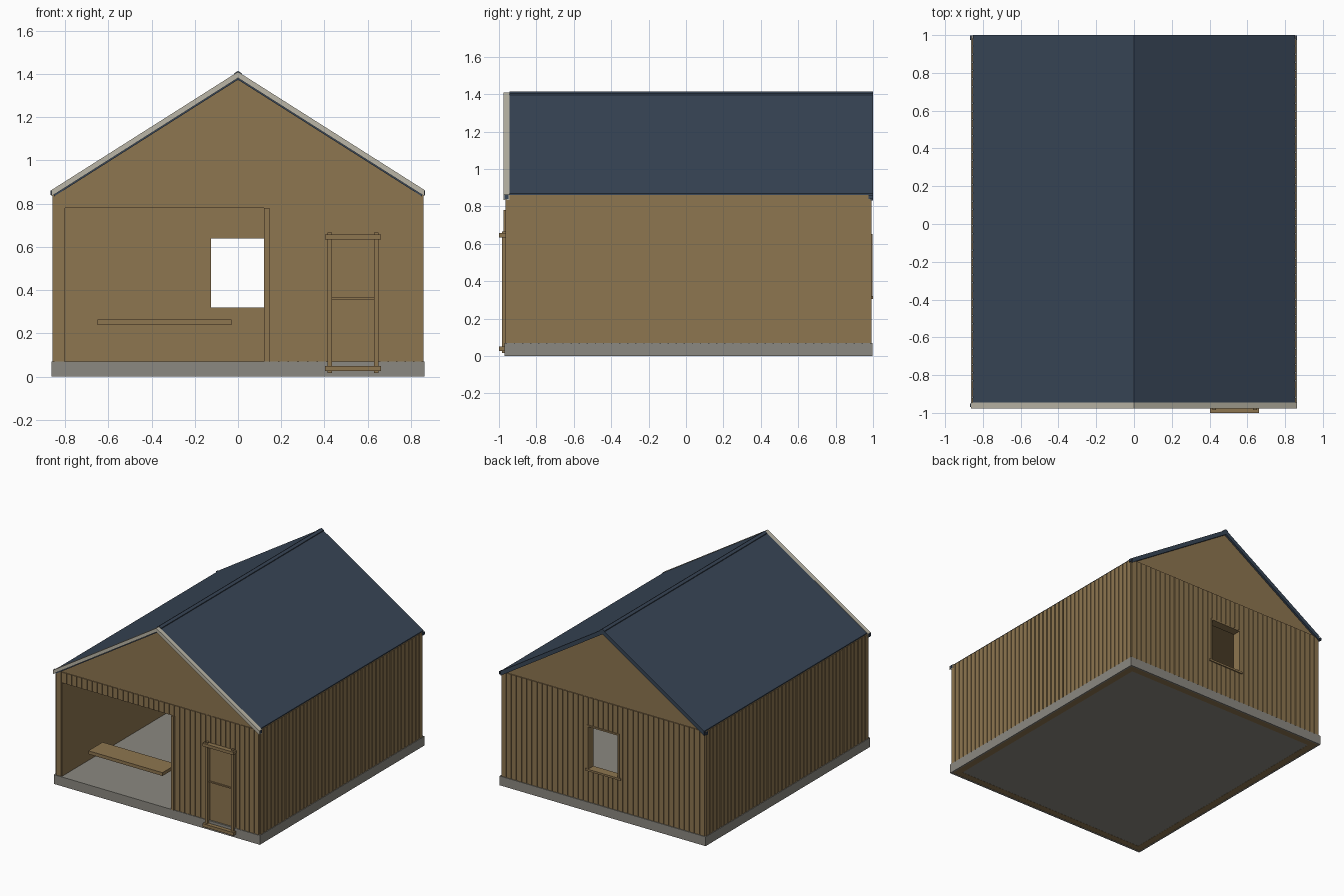
import bpy, bmesh

cube = bpy.data.objects.get("Cube")
if cube:
    bpy.data.objects.remove(cube, do_unlink=True)


def material(name, color):
    m = bpy.data.materials.new(name)
    m.use_nodes = True
    m.diffuse_color = (*color, 1)
    bsdf = next(n for n in m.node_tree.nodes if n.type == 'BSDF_PRINCIPLED')
    bsdf.inputs["Base Color"].default_value = (*color, 1)
    return m


WOOD = material("brown wood", (0.27, 0.18, 0.08))
NAVY = material("navy roofing", (0.04, 0.061, 0.095))
STONE = material("grey concrete", (0.26, 0.25, 0.22))
CREAM = material("cream trim", (0.50, 0.47, 0.385))


def finish(name, bm, mat):
    bmesh.ops.recalc_face_normals(bm, faces=bm.faces)
    mesh = bpy.data.meshes.new(name)
    bm.to_mesh(mesh)
    bm.free()
    mesh.materials.append(mat)
    obj = bpy.data.objects.new(name, mesh)
    bpy.context.scene.collection.objects.link(obj)
    return obj


def add_box(bm, x, y, z):
    verts = bmesh.ops.create_cube(bm, size=1)["verts"]
    for v in verts:
        for i, (a, b) in enumerate((x, y, z)):
            v.co[i] = a + (v.co[i] + 0.5) * (b - a)


def boxes(name, mat, *specs):
    bm = bmesh.new()
    for s in specs:
        add_box(bm, *s)
    return finish(name, bm, mat)


def prism(name, mat, profile, y0, y1):
    """Extrude an x-z outline along y."""
    bm = bmesh.new()
    face = bm.faces.new([bm.verts.new((x, y0, z)) for x, z in profile])
    new = bmesh.ops.extrude_face_region(bm, geom=[face])["geom"]
    for v in new:
        if isinstance(v, bmesh.types.BMVert):
            v.co.y = y1
    return finish(name, bm, mat)


# Main sizes
HALF, FRONT, BACK = 0.858, -0.966, 0.992
BASE, EAVE, THICK, SKIN = 0.07, 0.86, 0.058, 0.006
PITCH, GAP = 0.0435, 0.007
APEX, SLOPE = 1.41, 0.634


def clad_wall(name, axis, outer, side, regions):
    """Wall core plus vertical boards; regions are (start, end, low, high)."""
    bm = bmesh.new()
    core = sorted((outer - side * SKIN, outer - side * THICK))
    skin = sorted((outer, outer - side * SKIN))
    for a, b, low, high in regions:
        def put(span, depth, z):
            add_box(bm, *((span, depth, z) if axis == 'x' else (depth, span, z)))
        put((a, b), core, (low, high))
        n = max(1, round((b - a) / PITCH))
        step = (b - a) / n
        for i in range(n):
            put((a + i * step + GAP / 2, a + (i + 1) * step - GAP / 2), skin,
                (low, high))
    return finish(name, bm, WOOD)


# Foundation: floor slab inside the walls, thin skirt outside, wall footing
inner = HALF - THICK
boxes("floor_slab", STONE,
      ((-inner, inner), (FRONT + THICK, BACK - THICK), (0.002, BASE)))
boxes("foundation_skirt", STONE,
      ((-0.862, 0.862), (-0.97, -0.955), (0, BASE)),
      ((-0.862, 0.862), (0.985, 0.997), (0, BASE)),
      ((-0.862, -0.85), (-0.955, 0.985), (0, BASE)),
      ((0.85, 0.862), (-0.955, 0.985), (0, BASE)))
boxes("wall_footing", WOOD,
      ((-0.85, 0.85), (-0.955, FRONT + THICK), (0.001, BASE - 0.002)),
      ((-0.85, 0.85), (BACK - THICK, 0.985), (0.001, BASE - 0.002)),
      ((-0.85, -inner), (FRONT + THICK, BACK - THICK), (0.001, BASE - 0.002)),
      ((inner, 0.85), (FRONT + THICK, BACK - THICK), (0.001, BASE - 0.002)))
boxes("porch_threshold", STONE,
      ((-inner, 0.12), (-0.96, FRONT + THICK), (BASE - 0.01, BASE)))

# Clad walls with openings left between the regions
clad_wall("front_wall", 'x', FRONT, -1, [
    (-HALF + SKIN, -0.80, BASE, EAVE), (-0.80, 0.145, 0.78, EAVE),
    (0.145, 0.41, BASE, EAVE), (0.41, 0.655, 0.65, EAVE),
    (0.655, HALF - SKIN, BASE, EAVE)])
clad_wall("back_wall", 'x', BACK, 1, [
    (-HALF + SKIN, -0.125, BASE, EAVE), (-0.125, 0.12, BASE, 0.32),
    (-0.125, 0.12, 0.64, EAVE), (0.12, HALF - SKIN, BASE, EAVE)])
for side, label in ((1, "left"), (-1, "right")):
    clad_wall(label + "_wall", 'y', side * HALF, side,
              [(FRONT + SKIN, BACK - SKIN, BASE, EAVE)])

# Ceiling and gables
boxes("ceiling", WOOD, ((-0.81, 0.81), (-0.95, 0.975), (0.848, 0.858)))
gable = [(-0.815, EAVE - 0.002), (0.815, EAVE - 0.002), (0, APEX - 0.033)]
prism("front_gable", WOOD, gable, -0.96, -0.91)
prism("back_gable", WOOD, gable, 0.935, 0.985)


def chevron(half, top, depth):
    upper = [(-half, top - SLOPE * half), (0, top), (half, top - SLOPE * half)]
    return upper + [(x, z - depth) for x, z in reversed(upper)]


# Roof, front barge boards and ridge cap
prism("roof", NAVY, chevron(0.852, APEX - 0.002, 0.035), -0.95, 1.0)
prism("front_barge_boards", CREAM, chevron(0.862, APEX, 0.029), -0.977, -0.945)
prism("front_barge_lining", NAVY, chevron(0.85, APEX - 0.025, 0.012), -0.968, -0.945)
prism("ridge_cap", NAVY, chevron(0.018, APEX + 0.004, 0.012), -0.944, 1.0)

# Small eave brackets at the roof corners
boxes("eave_brackets", NAVY, *[
    ((s * 0.862 - 0.006, s * 0.862 + 0.002), y, (0.84, 0.862))
    for s in (-1, 1) for y in ((-0.97, -0.95), (0.975, 0.999))])

# Porch opening post and bench
boxes("porch_post", WOOD, ((0.12, 0.145), (-0.975, -0.908), (BASE, 0.78)))
boxes("bench", WOOD, ((-0.65, -0.03), (-0.86, -0.69), (0.24, 0.265)))

# Door with frame, header, sill and middle rail
boxes("door_panel", WOOD, ((0.41, 0.655), (-0.958, -0.91), (0.05, 0.65)))
boxes("door_frame", WOOD,
      ((0.415, 0.435), (-0.985, -0.95), (0.016, 0.666)),
      ((0.63, 0.65), (-0.985, -0.95), (0.016, 0.666)),
      ((0.403, 0.662), (-1.0, -0.955), (0.635, 0.658)),
      ((0.403, 0.662), (-1.0, -0.955), (0.026, 0.05)),
      ((0.435, 0.63), (-0.966, -0.95), (0.356, 0.366)))

# Back window frame with projecting sill
boxes("window_frame", WOOD,
      ((-0.137, -0.125), (0.935, 0.998), (0.31, 0.65)),
      ((0.12, 0.132), (0.935, 0.998), (0.31, 0.65)),
      ((-0.137, 0.132), (0.935, 0.998), (0.64, 0.652)),
      ((-0.15, 0.145), (0.935, 1.0), (0.305, 0.32)))
